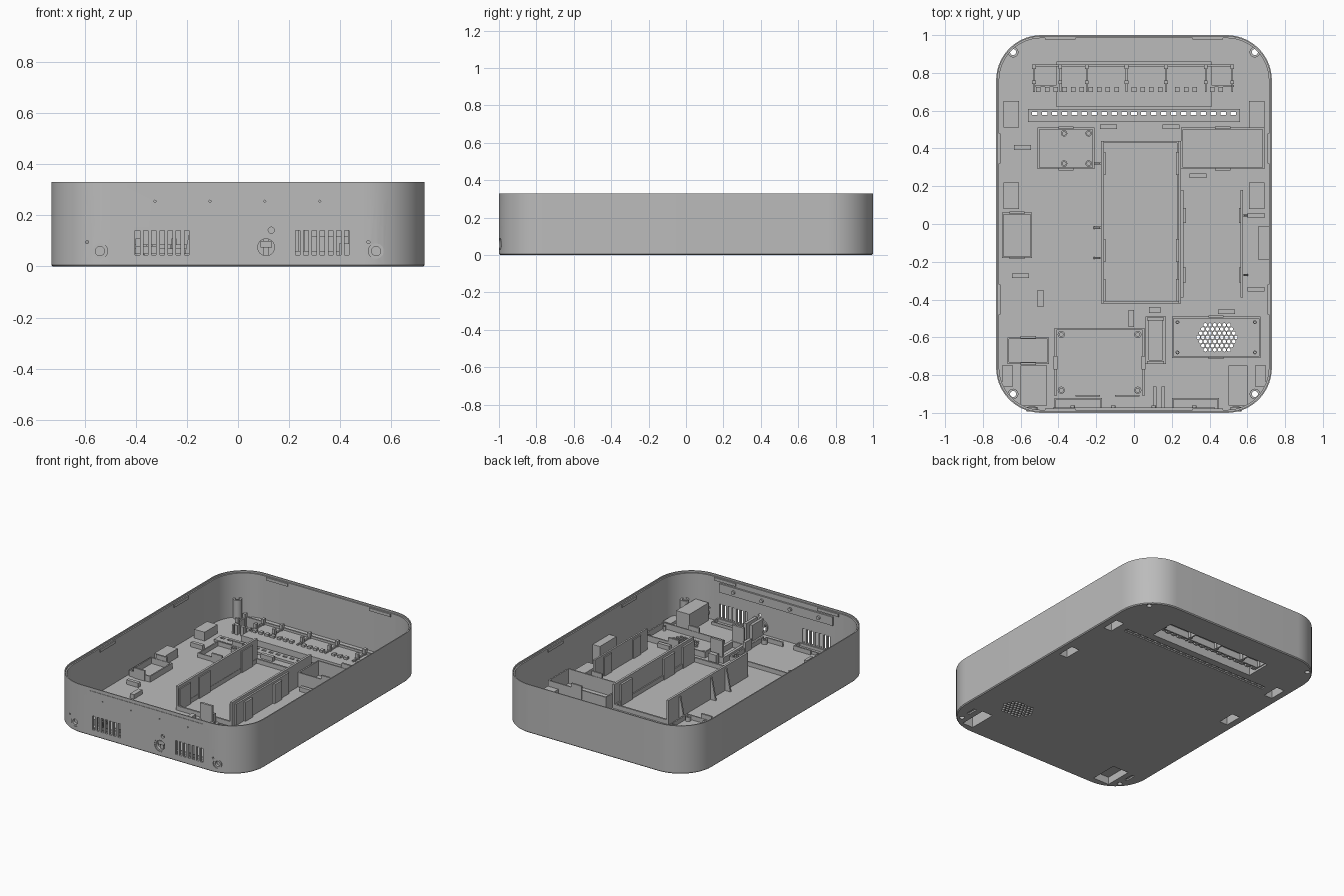
import bpy, bmesh, math
from mathutils import Matrix, Vector

default_cube = bpy.data.objects.get("Cube")
if default_cube:
    bpy.data.objects.remove(default_cube, do_unlink=True)

grey = bpy.data.materials.new("plain grey plastic")
grey.use_nodes = True
grey.diffuse_color = (0.5, 0.5, 0.5, 1)
grey.node_tree.nodes["Principled BSDF"].inputs["Base Color"].default_value = grey.diffuse_color

HALF_WIDTH, HALF_LENGTH, HEIGHT, CORNER = 0.73, 1.0, 0.33, 0.24
FLOOR, WALL, SUNK = 0.02, 0.016, 0.014
FRONT_AXIS = Matrix.Rotation(math.radians(90), 4, "X")


def finish(name, bm):
    bmesh.ops.recalc_face_normals(bm, faces=bm.faces)
    mesh = bpy.data.meshes.new(name)
    bm.to_mesh(mesh)
    bm.free()
    mesh.materials.append(grey)
    obj = bpy.data.objects.new(name, mesh)
    bpy.context.collection.objects.link(obj)
    return obj


def box(bm, x0, x1, y0, y1, top, bottom=SUNK):
    size = Matrix.Diagonal((x1 - x0, y1 - y0, top - bottom, 1))
    place = Matrix.Translation(((x0 + x1) / 2, (y0 + y1) / 2, (top + bottom) / 2))
    return bmesh.ops.create_cube(bm, size=1, matrix=place @ size)["verts"]


def frame(bm, x0, x1, y0, y1, top, thick=0.012):
    for x in (x0, x1 - thick):
        box(bm, x, x + thick, y0, y1, top)
    for y in (y0, y1 - thick):
        box(bm, x0 + thick, x1 - thick, y, y + thick, top)


def gusset(bm, x_wall, x_tip, y, top, thick=0.012):
    low, high = sorted((x_wall, x_tip))
    for v in box(bm, low, high, y - thick / 2, y + thick / 2, top):
        if v.co.z > top / 2 and abs(v.co.x - x_tip) < thick / 2:
            v.co.x = x_wall + (x_tip - x_wall) * 0.2


def loft(bm, rings, cap=True):
    loops = [[bm.verts.new(p) for p in ring] for ring in rings]
    pairs = list(zip(loops, loops[1:]))
    if not cap:
        pairs.append((loops[-1], loops[0]))
    for a, b in pairs:
        for i in range(len(a)):
            j = (i + 1) % len(a)
            bm.faces.new((a[i], a[j], b[j], b[i]))
    if cap:
        bm.faces.new(loops[0])
        bm.faces.new(loops[-1])


def circle(radius, z, sides=24):
    turns = [math.tau * i / sides for i in range(sides)]
    return [Vector((radius * math.cos(t), radius * math.sin(t), z)) for t in turns]


def tube(bm, x, y, outer, inner, top, bottom=SUNK):
    rings = [circle(outer, bottom), circle(outer, top), circle(inner, top), circle(inner, bottom)]
    loft(bm, [[p + Vector((x, y, 0)) for p in ring] for ring in rings], cap=False)


def rod(bm, place, radius, depth, sides=24):
    bmesh.ops.create_cone(bm, cap_ends=True, segments=sides, radius1=radius,
                          radius2=radius, depth=depth, matrix=place)


def outline(inset, z, steps=14):
    points, r = [], CORNER - inset
    for quarter, (sx, sy) in enumerate(((1, 1), (-1, 1), (-1, -1), (1, -1))):
        cx, cy = sx * (HALF_WIDTH - CORNER), sy * (HALF_LENGTH - CORNER)
        for i in range(steps + 1):
            t = (quarter + i / steps) * math.pi / 2
            points.append((cx + r * math.cos(t), cy + r * math.sin(t), z))
    return points


# Rounded tray with stepped rim and chamfered base
bm = bmesh.new()
step = HEIGHT - 0.012
loft(bm, [outline(0.006, 0), outline(0, 0.006), outline(0, HEIGHT), outline(0.007, HEIGHT),
          outline(0.007, step), outline(WALL, step), outline(WALL, FLOOR)])
case = finish("case_shell", bm)

# Hollow pockets above openings in the floor: x0, x1, y0, y1, top
pockets = [(0.50, 0.60, -0.96, -0.75, 0.14), (-0.60, -0.46, -0.96, -0.75, 0.06)]
for y in (0.08, 0.51):
    pockets += [(0.61, 0.69, y, y + 0.14, 0.08), (-0.69, -0.61, y, y + 0.14, 0.08)]
bm = bmesh.new()
for pocket in pockets:
    box(bm, *pocket)
box(bm, -0.41, 0.41, 0.62, 0.86, 0.07)
housings = finish("floor_pockets", bm)

# Cutters for the floor
bm = bmesh.new()
gap = 0.01
for x0, x1, y0, y1, top in pockets:
    box(bm, x0 + gap, x1 - gap, y0 + gap, y1 - gap, top - gap, -gap)
box(bm, -0.39, 0.39, 0.65, 0.82, 0.06, -gap)
for x in (-0.64, 0.64):
    for y in (-0.9, 0.91):
        rod(bm, Matrix.Translation((x, y, 0)), 0.016, 0.1)
    box(bm, x - gap, x + gap, -0.84, -0.77, gap, -gap)
for row in range(-3, 4):
    for col in range(-4, 5):
        x, y = (col + 0.5 * (row % 2)) * 0.025, row * 0.022
        if (x / 0.115) ** 2 + (y / 0.08) ** 2 < 1:
            rod(bm, Matrix.Translation((0.44 + x, -0.6 + y, 0)), 0.0105, 0.1, 6)
for i in range(-10, 11):
    x = i * 0.0525
    box(bm, x - 0.015, x + 0.015, 0.576, 0.592, 0.06, -gap)
floor_cutter = finish("floor_cutter", bm)

# Shallow groove beneath the slot row
bm = bmesh.new()
box(bm, -0.56, 0.56, 0.57, 0.6, 0.008, -gap)
groove_cutter = finish("groove_cutter", bm)

# Cutters for the front wall: vents, sockets, pin holes and a thin groove
bm = bmesh.new()
for start in (-0.393, 0.234):
    for i in range(7):
        x = start + i * 0.032
        box(bm, x - 0.009, x + 0.009, -1.05, -0.96, 0.14, 0.045)


def front_hole(x, z, radius):
    rod(bm, Matrix.Translation((x, -1, z)) @ FRONT_AXIS, radius, 0.16)


for x in (-0.54, 0.54):
    front_hole(x, 0.06, 0.03)
front_hole(0.11, 0.075, 0.043)
front_hole(0.13, 0.142, 0.012)
for x in (-0.59, 0.51):
    front_hole(x, 0.095, 0.006)
for x in (-0.325, -0.11, 0.105, 0.32):
    front_hole(x, 0.255, 0.004)
box(bm, -0.43, 0.43, -1.05, -0.997, 0.322, 0.307)
front_cutter = finish("front_cutter", bm)


def cut(obj, *cutters):
    bpy.context.view_layer.objects.active = obj
    for cutter in cutters:
        mod = obj.modifiers.new("cut", "BOOLEAN")
        mod.operation, mod.solver, mod.object = "DIFFERENCE", "EXACT", cutter
        bpy.ops.object.modifier_apply(modifier=mod.name)


# Strip that surrounds the slot row
bm = bmesh.new()
box(bm, -0.56, 0.56, 0.54, 0.61, 0.035)
slot_strip = finish("slot_strip", bm)

cut(case, floor_cutter, groove_cutter, front_cutter)
cut(housings, floor_cutter)
cut(slot_strip, floor_cutter)
for cutter in (floor_cutter, groove_cutter, front_cutter):
    bpy.data.objects.remove(cutter, do_unlink=True)

# Screw posts and board standoffs
bm = bmesh.new()
for x in (-0.64, 0.64):
    for y in (-0.9, 0.91):
        tube(bm, x, y, 0.028, 0.016, 0.15)
for x in (-0.385, 0.02):
    for y in (-0.585, -0.88):
        tube(bm, x, y, 0.019, 0.01, 0.05)
for x in (-0.37, -0.24):
    for y in (0.32, 0.48):
        tube(bm, x, y, 0.017, 0.009, 0.05)
for x in (0.23, 0.64):
    for y in (-0.52, -0.68):
        tube(bm, x, y, 0.01, 0.005, 0.05)
finish("screw_posts", bm)

# Central battery bay: tall side walls, low ends, inner clips and gussets
bm = bmesh.new()
frame(bm, -0.17, 0.24, -0.42, 0.44, 0.05)
for x in (-0.175, 0.235):
    box(bm, x, x + 0.015, -0.42, 0.44, 0.185)
for y in (-0.35, -0.14, 0.32):
    box(bm, -0.16, -0.152, y - 0.06, y + 0.06, 0.165)
    box(bm, 0.222, 0.235, y - 0.06, y + 0.06, 0.165)
for y in (-0.18, -0.02, 0.32):
    gusset(bm, -0.175, -0.215, y, 0.17)
finish("battery_bay", bm)

# Side bay wall with its gussets and clips
bm = bmesh.new()
for x in (0.25, 0.565):
    box(bm, x, x + 0.012, -0.39, 0.18, 0.165)
for y in (-0.27, 0.045):
    gusset(bm, 0.577, 0.605, y, 0.15)
    box(bm, 0.557, 0.566, y - 0.04, y + 0.04, 0.15)
    box(bm, 0.262, 0.275, y - 0.04, y + 0.04, 0.15)
finish("side_bay", bm)

# Board frames with raised clips on opposite sides
bm = bmesh.new()
for x0, x1, y0, y1, top in ((-0.51, -0.21, 0.29, 0.51, 0.05), (0.25, 0.69, 0.29, 0.51, 0.12),
                            (0.20, 0.67, -0.71, -0.49, 0.06), (-0.67, -0.45, -0.74, -0.60, 0.05),
                            (-0.70, -0.54, -0.18, 0.06, 0.06)):
    frame(bm, x0, x1, y0, y1, top, 0.009)
    middle = (x0 + x1) / 2
    for y in (y0, y1):
        box(bm, middle - 0.04, middle + 0.04, y - 0.006, y + 0.006, top + 0.03)
finish("board_frames", bm)

# Main board rails
bm = bmesh.new()
for x in (-0.42, 0.045):
    box(bm, x, x + 0.01, -0.91, -0.55, 0.05)
    box(bm, x - 0.005, x + 0.015, -0.77, -0.70, 0.09)
box(bm, -0.42, 0.05, -0.56, -0.55, 0.05)
for x in (-0.31, -0.1):
    box(bm, x, x + 0.13, -0.914, -0.904, 0.05)
finish("main_board_rails", bm)

# Socket holders behind the front wall
bm = bmesh.new()
frame(bm, 0.06, 0.17, -0.74, -0.49, 0.06, 0.02)
for y in (-0.74, -0.51):
    box(bm, 0.07, 0.16, y, y + 0.015, 0.17)
for x in (0.10, 0.145):
    box(bm, x, x + 0.02, -0.98, -0.86, 0.13)
box(bm, 0.08, 0.14, -0.47, -0.44, 0.09)
finish("socket_holder", bm)

# Baffles around the vents
bm = bmesh.new()
for x in (-0.42, 0.2):
    frame(bm, x, x + 0.25, -0.985, -0.92, 0.04, 0.008)
finish("vent_baffles", bm)

# Connector shelf: back wall, partitions and contact blocks
bm = bmesh.new()
partitions = (-0.53, -0.39, -0.25, -0.04, 0.17, 0.38, 0.52)
box(bm, -0.53, 0.53, 0.835, 0.845, 0.085)
for x in partitions:
    box(bm, x - 0.005, x + 0.005, 0.70, 0.845, 0.08)
    box(bm, x - 0.01, x + 0.01, 0.74, 0.76, 0.11)
    box(bm, x - 0.01, x + 0.01, 0.82, 0.845, 0.11)
box(bm, -0.53, 0.53, 0.725, 0.735, 0.07)
for i in range(-11, 12):
    x = i * 0.046
    if min(abs(x - p) for p in partitions) > 0.018:
        box(bm, x - 0.012, x + 0.012, 0.70, 0.725, 0.085)
finish("connector_shelf", bm)

# Small ribs lying on the floor, given by centre and direction
bm = bmesh.new()
for x, y in ((-0.59, 0.405), (0.645, 0.045), (-0.6, -0.275), (0.645, -0.345),
             (-0.135, 0.515), (0.195, 0.515), (0.34, 0.255), (0.49, -0.465)):
    box(bm, x - 0.045, x + 0.045, y - 0.012, y + 0.012, 0.05)
for x, y in ((-0.495, -0.395), (-0.015, -0.5)):
    box(bm, x - 0.015, x + 0.015, y - 0.045, y + 0.045, 0.05)
box(bm, 0.66, 0.715, -0.19, -0.01, 0.16)
for x in (-0.67, 0.67):
    box(bm, x - 0.03, x + 0.03, -0.86, -0.75, 0.04)
finish("floor_ribs", bm)

# Mounting bar inside the front wall, with bosses
bm = bmesh.new()
box(bm, -0.43, 0.43, -0.986, -0.972, 0.285, 0.225)
for x in (-0.325, -0.11, 0.105, 0.32):
    rod(bm, Matrix.Translation((x, -0.97, 0.255)) @ FRONT_AXIS, 0.012, 0.02)
finish("front_bar", bm)

# Rim clips on the inner walls
bm = bmesh.new()
for x in (-0.39, 0.39):
    for y in (-0.981, 0.981):
        box(bm, x - 0.08, x + 0.08, y - 0.005, y + 0.005, 0.315, 0.295)
for y in (-0.4, 0.4):
    for x in (-0.711, 0.711):
        box(bm, x - 0.005, x + 0.005, y - 0.08, y + 0.08, 0.315, 0.295)
finish("rim_clips", bm)

# Socket rings in the front wall
bm = bmesh.new()
for x, z, y, outer, inner in ((-0.54, 0.06, -0.98, 0.03, 0.018), (0.54, 0.06, -0.98, 0.03, 0.018),
                              (0.11, 0.075, -0.985, 0.043, 0.033)):
    ring = bmesh.new()
    tube(ring, 0, 0, outer, inner, 0.012, -0.012)
    ring.transform(Matrix.Translation((x, y, z)) @ FRONT_AXIS)
    mesh = bpy.data.meshes.new("ring")
    ring.to_mesh(mesh)
    ring.free()
    bm.from_mesh(mesh)
    bpy.data.meshes.remove(mesh)
    if x == 0.11:
        box(bm, x - 0.022, x + 0.022, y - 0.005, y + 0.01, z + 0.025, z)
    else:
        rod(bm, Matrix.Translation((x, y + 0.01, z)) @ FRONT_AXIS, inner, 0.006)
rings = finish("front_sockets", bm)

# Smooth the rounded parts, keep edges sharp
for obj in (case, rings, bpy.data.objects["screw_posts"], bpy.data.objects["front_bar"]):
    bpy.ops.object.select_all(action="DESELECT")
    obj.select_set(True)
    bpy.context.view_layer.objects.active = obj
    bpy.ops.object.shade_smooth_by_angle(angle=math.radians(30))
